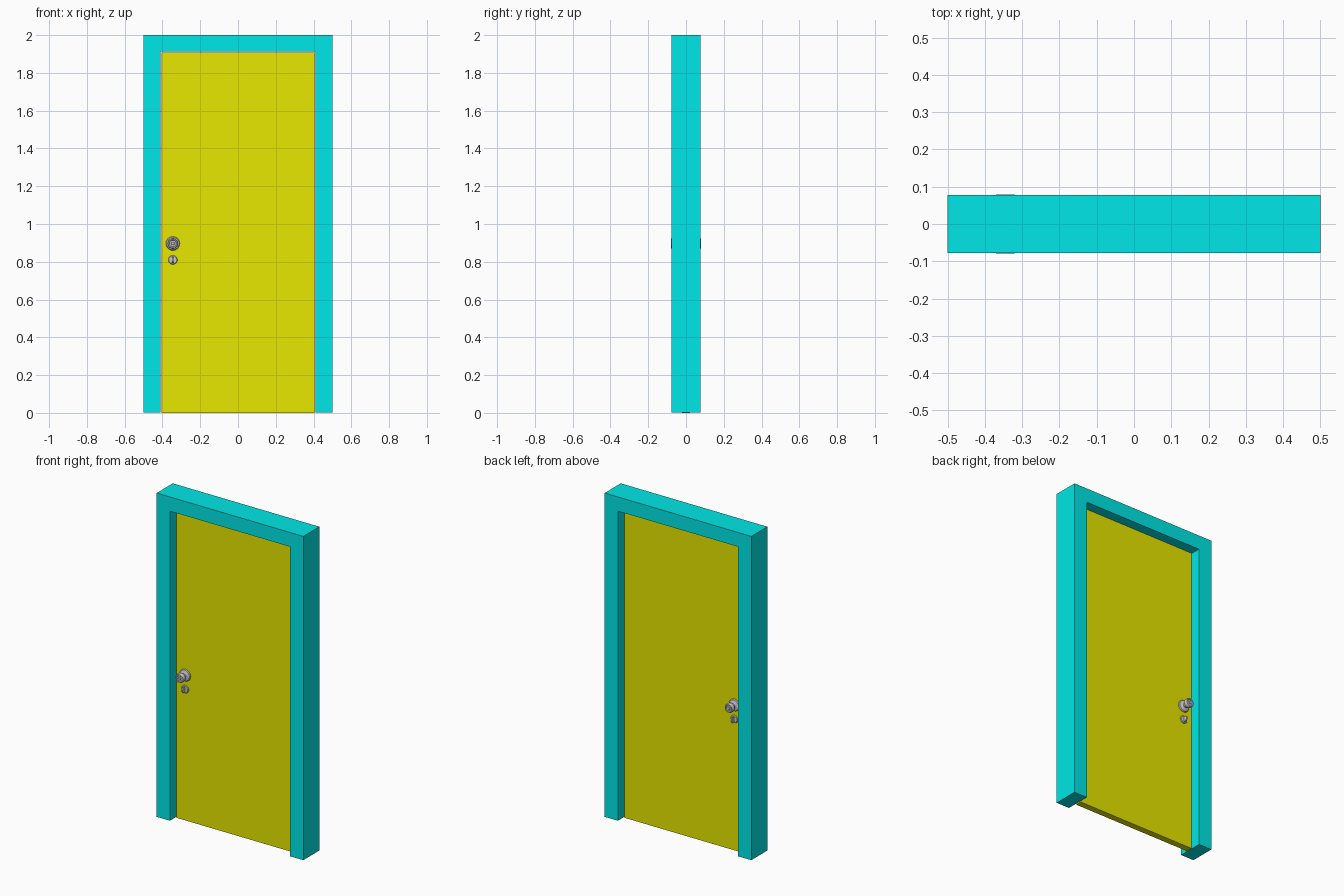
import bpy, bmesh, math
from mathutils import Vector, Matrix

if "Cube" in bpy.data.objects:
    bpy.data.objects.remove(bpy.data.objects["Cube"])

HX, KNOB_Z, LOCK_Z = -0.345, 0.897, 0.81


def material(name, rgb):
    m = bpy.data.materials.new(name)
    m.diffuse_color = (*rgb, 1)
    m.use_nodes = True
    m.node_tree.nodes["Principled BSDF"].inputs["Base Color"].default_value = m.diffuse_color
    return m


def finish(name, bm, mat=None, mirror=False, smooth=False):
    bmesh.ops.remove_doubles(bm, verts=bm.verts, dist=1e-5)
    bmesh.ops.recalc_face_normals(bm, faces=bm.faces)
    me = bpy.data.meshes.new(name)
    bm.to_mesh(me)
    bm.free()
    ob = bpy.data.objects.new(name, me)
    bpy.context.collection.objects.link(ob)
    if mat:
        me.materials.append(mat)
    if smooth:
        bpy.ops.object.select_all(action='DESELECT')
        ob.select_set(True)
        bpy.context.view_layer.objects.active = ob
        bpy.ops.object.shade_smooth_by_angle(angle=math.radians(35))
    if mirror:
        mod = ob.modifiers.new("both_sides", 'MIRROR')
        mod.use_axis = (False, True, False)
        mod.use_mirror_merge = False
    return ob


def extrude_outline(name, pts, y0, y1, mat):
    bm = bmesh.new()
    face = bm.faces.new([bm.verts.new((x, y0, z)) for x, z in pts])
    ext = bmesh.ops.extrude_face_region(bm, geom=[face], use_keep_orig=True)
    verts = [g for g in ext["geom"] if isinstance(g, bmesh.types.BMVert)]
    bmesh.ops.translate(bm, verts=verts, vec=(0, y1 - y0, 0))
    return finish(name, bm, mat)


def lathe(name, profile, z, steps=28):
    # profile points are (radius, y), turned about the y direction
    bm = bmesh.new()
    vs = [bm.verts.new((HX + r, y, z)) for r, y in profile]
    es = [bm.edges.new(p) for p in zip(vs, vs[1:])]
    bmesh.ops.spin(bm, geom=vs + es, cent=(HX, 0, z), axis=(0, 1, 0),
                   angle=math.tau, steps=steps, use_merge=True)
    return finish(name, bm, mirror=True, smooth=True)


cyan = material("frame_cyan", (0.0, 0.8, 0.8))
yellow = material("door_yellow", (0.8, 0.8, 0.0))

# Frame: two jambs and a head in one U-shaped outline
extrude_outline("door_frame", [(-0.5, 0.003), (-0.5, 2), (0.5, 2), (0.5, 0.003),
                               (0.41, 0.003), (0.41, 1.912), (-0.41, 1.912), (-0.41, 0.003)],
                -0.078, 0.078, cyan)

# Door leaf with a thin gap to the frame
extrude_outline("door_leaf", [(-0.405, 0), (-0.405, 1.909), (0.405, 1.909), (0.405, 0)],
                -0.02, 0.02, yellow)

# Knob with rosette, neck and dished face
lathe("door_knob", [(0.037, -0.019), (0.037, -0.023), (0.033, -0.028), (0.018, -0.031),
                    (0.013, -0.034), (0.013, -0.044), (0.019, -0.049), (0.026, -0.055),
                    (0.0285, -0.063), (0.028, -0.072), (0.025, -0.079), (0.020, -0.079),
                    (0.017, -0.076), (0, -0.075)], KNOB_Z)

# Button in the middle of the knob
lathe("knob_button", [(0.009, -0.074), (0.009, -0.077), (0.007, -0.0785), (0, -0.0785)], KNOB_Z)

# Deadbolt rosette
lathe("lock_rosette", [(0.024, -0.019), (0.024, -0.023), (0.021, -0.027), (0, -0.028)], LOCK_Z)

# Thumb turn: thin rounded plate standing upright on the rosette
bm = bmesh.new()
bmesh.ops.create_cone(bm, cap_ends=True, segments=24, radius1=0.016, radius2=0.016, depth=0.007,
                      matrix=Matrix.Translation(Vector((HX, -0.036, LOCK_Z)))
                      @ Matrix.Rotation(math.pi / 2, 4, 'Y'))
finish("thumb_turn", bm, mirror=True, smooth=True)
